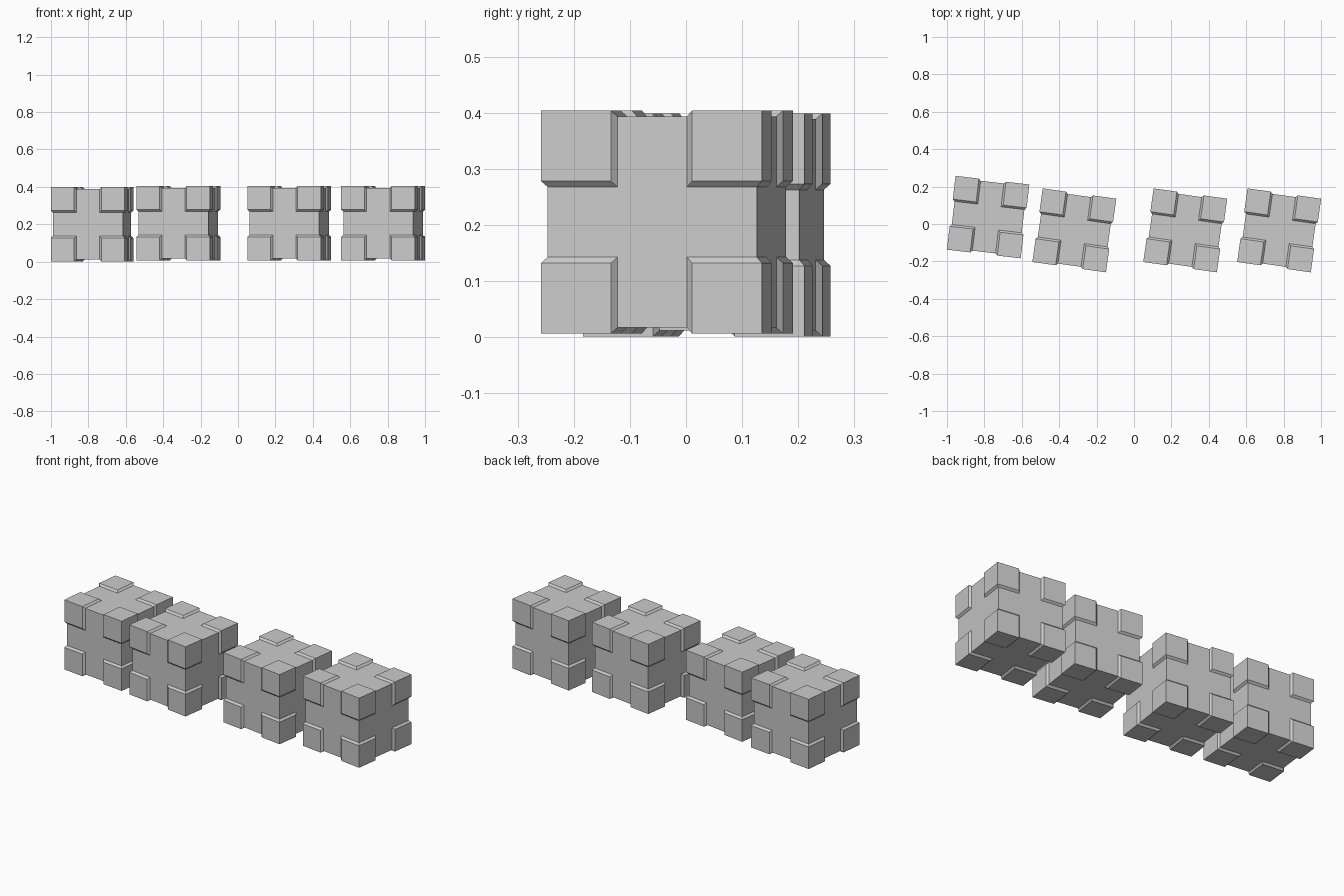
import bpy, bmesh
from math import radians
from mathutils import Vector

if "Cube" in bpy.data.objects:
    bpy.data.objects.remove(bpy.data.objects["Cube"])

H = 0.1987      # half size over the corner blocks
STEP = 0.0105   # height and width of the bevelled step
INNER = 0.0625  # inner edge of each corner block
CORE = H - STEP


def add_core(bm):
    bmesh.ops.create_cube(bm, size=2 * CORE)


def add_corner(bm, sx, sy, sz):
    """Corner block with sloping sides where it meets the recessed core."""
    verts = []
    for lo, hi in ((INNER, CORE), (INNER + STEP, H)):
        for x in (lo, hi):
            for y in (lo, hi):
                for z in (lo, hi):
                    verts.append((sx * x, sy * y, sz * z))
    block = bmesh.new()
    for v in verts:
        block.verts.new(v)
    bmesh.ops.convex_hull(block, input=block.verts[:])
    loose = [v for v in block.verts if not v.link_faces]
    bmesh.ops.delete(block, geom=loose, context='VERTS')
    bmesh.ops.recalc_face_normals(block, faces=block.faces[:])
    bmesh.ops.dissolve_limit(block, angle_limit=radians(1),
                             verts=block.verts[:], edges=block.edges[:])
    # Drop the faces buried inside the core
    buried = [f for f in block.faces
              if all(max(abs(c) for c in v.co) < CORE + 1e-4 for v in f.verts)]
    bmesh.ops.delete(block, geom=buried, context='FACES')
    vmap = {v: bm.verts.new(v.co) for v in block.verts}
    for f in block.faces:
        bm.faces.new([vmap[v] for v in f.verts])
    block.free()


def crate(name, location, turn):
    bm = bmesh.new()
    add_core(bm)
    for sx in (-1, 1):
        for sy in (-1, 1):
            for sz in (-1, 1):
                add_corner(bm, sx, sy, sz)
    mesh = bpy.data.meshes.new(name)
    bm.to_mesh(mesh)
    bm.free()
    ob = bpy.data.objects.new(name, mesh)
    ob.location = Vector(location)
    ob.rotation_euler.z = radians(turn)
    bpy.context.collection.objects.link(ob)


# Row of four crates, the first set slightly back and lower
crate("crate_1", (-0.780, 0.037, 0.200), -6.7)
crate("crate_2", (-0.319, -0.034, 0.205), -8)
crate("crate_3", (0.274, -0.034, 0.205), -8)
crate("crate_4", (0.776, -0.034, 0.205), -8)
